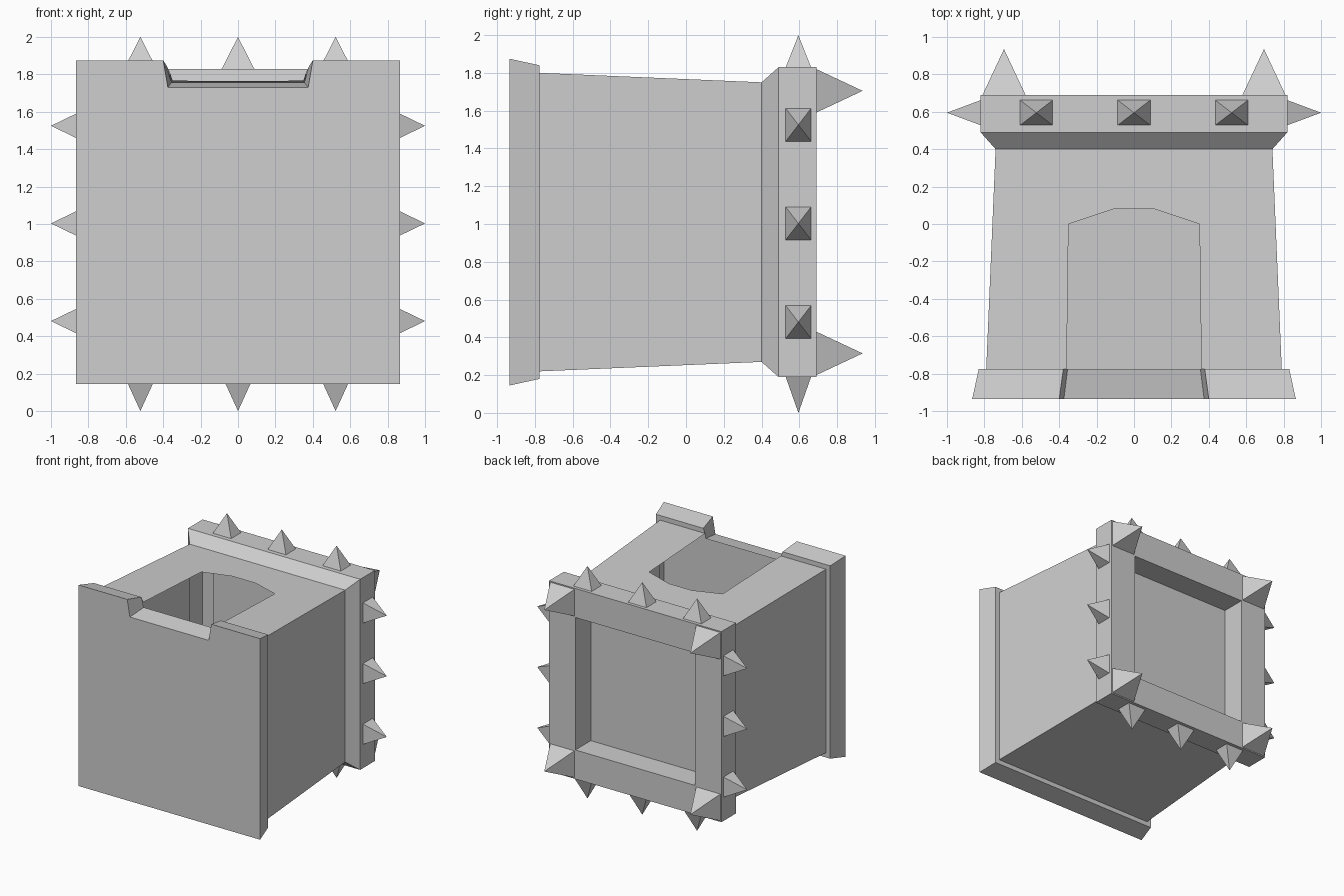
import bpy
import bmesh
from mathutils import Vector

cube = bpy.data.objects.get("Cube")
if cube:
    bpy.data.objects.remove(cube, do_unlink=True)

GREY = (0.62, 0.62, 0.62, 1)
grey = bpy.data.materials.new("plain grey")
grey.use_nodes = True
grey.diffuse_color = GREY
grey.node_tree.nodes["Principled BSDF"].inputs["Base Color"].default_value = GREY

MID = 1.01                    # height of the block's axis
FRONT, STEP, NECK, RIM, BACK = -0.935, -0.775, 0.4, 0.49, 0.69


def flat_mesh(name, faces):
    """Object from a list of polygons, welded where they meet."""
    bm = bmesh.new()
    for points in faces:
        bm.faces.new([bm.verts.new(p) for p in points])
    bmesh.ops.remove_doubles(bm, verts=bm.verts, dist=0.0005)
    bmesh.ops.recalc_face_normals(bm, faces=bm.faces)
    mesh = bpy.data.meshes.new(name)
    bm.to_mesh(mesh)
    bm.free()
    mesh.materials.append(grey)
    obj = bpy.data.objects.new(name, mesh)
    bpy.context.collection.objects.link(obj)
    return obj


def square(y, half):
    """Square ring, starting and ending at the top corners."""
    return [(half, y, MID + half), (half, y, MID - half),
            (-half, y, MID - half), (-half, y, MID + half)]


def notched(y, half, top, low, low_z):
    """Square ring with a notch cut into its top edge."""
    return square(y, half) + [(-top, y, MID + half), (-low, y, low_z),
                              (low, y, low_z), (top, y, MID + half)]


def loft(a, b, closed=True):
    n = len(a)
    return [(a[i], a[(i + 1) % n], b[(i + 1) % n], b[i])
            for i in range(n if closed else n - 1)]


# Front plate with a notch at the top and a lip behind it
face = notched(FRONT, 0.865, 0.4, 0.375, 1.73)
rear = notched(STEP, 0.83, 0.378, 0.355, 1.757)
inner = square(STEP, 0.79)
mouth = [(-0.36, STEP, MID + 0.79), (0.36, STEP, MID + 0.79)]
lip = loft(rear[:4], inner, closed=False)
lip += [(rear[3], rear[4], mouth[0], inner[3]),
        (rear[7], rear[0], inner[0], mouth[1])]
flat_mesh("front_plate", [face] + loft(face, rear) + lip)

# Hollow tapered body, open at the top through an arched hole
neck = square(NECK, 0.74)


def roof(x, y):
    t = (y - STEP) / (NECK - STEP)
    return (x, y, MID + 0.79 - 0.05 * t)


arch = [roof(-0.35, 0), roof(-0.11, 0.08), roof(0.11, 0.08), roof(0.35, 0)]
top = [inner[3], mouth[0]] + arch + [mouth[1], inner[0], neck[0], neck[3]]
flat_mesh("body", loft(inner, neck, closed=False) + [top])

# Flared back frame with a recessed panel
rings = [neck, square(RIM, 0.82), square(BACK, 0.82),
         square(BACK, 0.57), square(0.48, 0.57)]
frame = [rings[-1]]
for a, b in zip(rings, rings[1:]):
    frame += loft(a, b)
flat_mesh("back_frame", frame)


# Four-sided spikes
def spike(name, base, u, v, tip):
    base, u, v = Vector(base), Vector(u), Vector(v)
    ring = [base + u + v, base - u + v, base - u - v, base + u - v]
    flat_mesh(name, [(ring[i - 1], ring[i], Vector(tip)) for i in range(4)])


SPIKE_Y = 0.595
depth = (0, 0.067, 0)
for s in (-0.522, 0, 0.522):
    for side in (-1, 1):
        spike("edge_spike", (s, SPIKE_Y, MID + side * 0.82), (0.087, 0, 0),
              depth, (s, SPIKE_Y, 1 + side))
        z = s + 1.003
        spike("side_spike", (side * 0.82, SPIKE_Y, z), (0, 0, 0.087),
              depth, (side, SPIKE_Y, z))

for x in (-0.695, 0.695):
    for z in (MID - 0.695, MID + 0.695):
        spike("corner_spike", (x, BACK, z), (0.115, 0, 0), (0, 0, 0.115),
              (x, 0.935, z))
